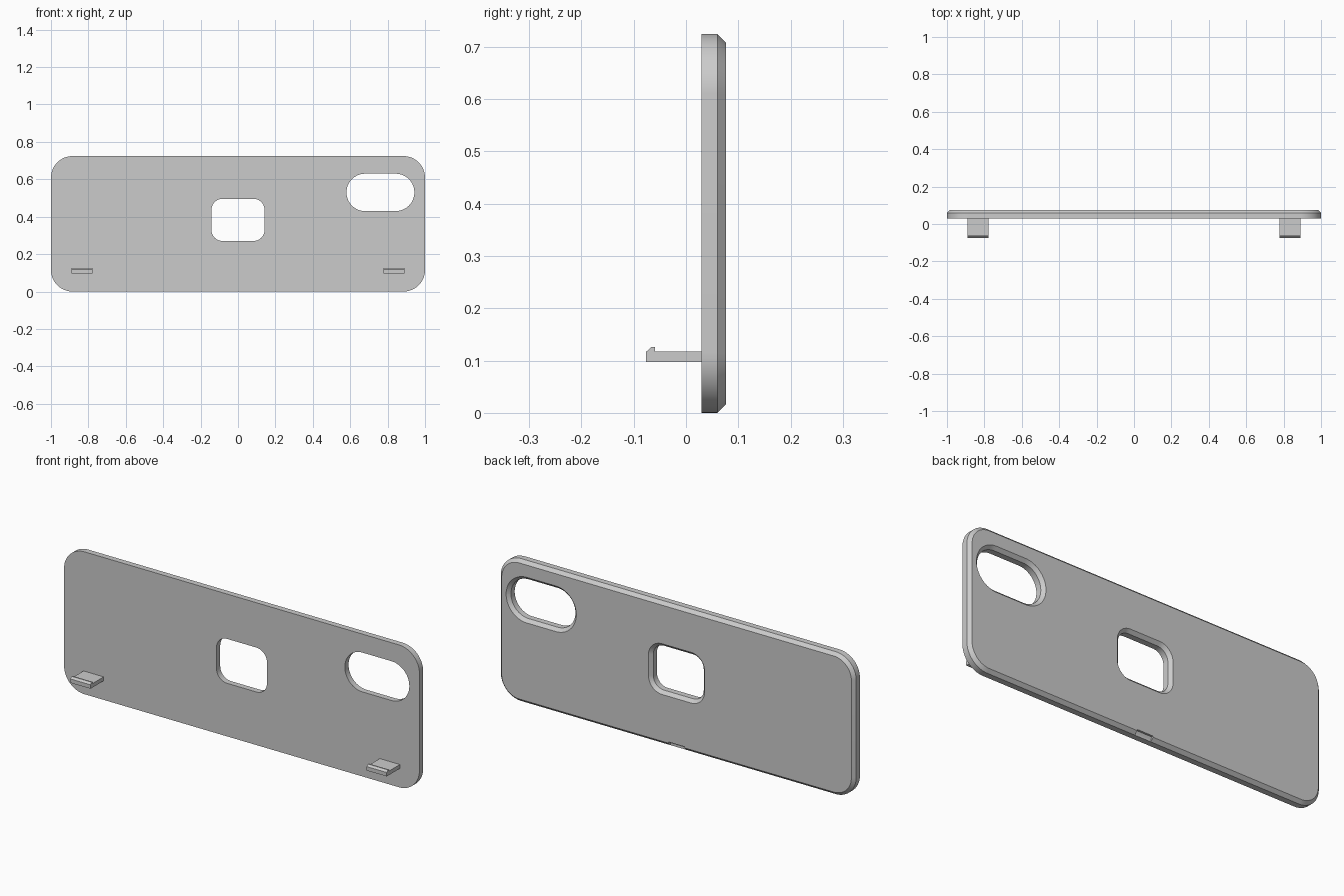
import bpy, bmesh
from math import sin, cos, pi, radians

if "Cube" in bpy.data.objects:
    bpy.data.objects.remove(bpy.data.objects["Cube"])

SEG = 16


def rounded_rect(x0, x1, z0, z1, r):
    """Outline of a rounded rectangle as (x, z) points."""
    pts = []
    corners = [(x1 - r, z1 - r), (x0 + r, z1 - r), (x0 + r, z0 + r), (x1 - r, z0 + r)]
    for k, (cx, cz) in enumerate(corners):
        for i in range(SEG + 1):
            a = (k + i / SEG) * pi / 2
            pts.append((cx + r * cos(a), cz + r * sin(a)))
    return pts


def loft(name, rings):
    """Solid through matching rings of 3D points, capped at both ends."""
    bm = bmesh.new()
    loops = [[bm.verts.new(p) for p in ring] for ring in rings]
    n = len(loops[0])
    for a, b in zip(loops, loops[1:]):
        for i in range(n):
            j = (i + 1) % n
            bm.faces.new((a[i], a[j], b[j], b[i]))
    bm.faces.new(loops[0])
    bm.faces.new(loops[-1])
    bmesh.ops.remove_doubles(bm, verts=bm.verts, dist=1e-5)
    bmesh.ops.recalc_face_normals(bm, faces=bm.faces)
    me = bpy.data.meshes.new(name)
    bm.to_mesh(me)
    bm.free()
    ob = bpy.data.objects.new(name, me)
    bpy.context.collection.objects.link(ob)
    return ob


def slab(name, x0, x1, z0, z1, r, sections):
    """Rounded slab along y; each section is (y, outward growth)."""
    return loft(name, [[(x, y, z) for x, z in
                        rounded_rect(x0 - g, x1 + g, z0 - g, z1 + g, r + g)]
                       for y, g in sections])


FRONT, RIM, BACK, CH = 0.03, 0.06, 0.076, 0.016

# Face plate with a chamfered back edge
plate = slab("face_plate", -1, 1, 0, 0.724, 0.115,
             [(FRONT, 0), (RIM, 0), (BACK, -CH)])

# Openings that flare towards the back
flare = [(0.0, 0), (RIM, 0), (BACK + 0.02, CH + 0.02)]
cutters = [
    slab("centre_opening_cutter", -0.142, 0.142, 0.27, 0.496, 0.06, flare),
    slab("slot_opening_cutter", 0.58, 0.943, 0.43, 0.63, 0.0999, flare),
]

# Small pry notch in the bottom back edge
notch = [(RIM, -0.03), (RIM, 0.01), (0.066, 0.022), (0.1, 0.022), (0.1, -0.03)]
cutters.append(loft("pry_notch_cutter",
                    [[(x, y, z) for y, z in notch] for x in (-0.045, 0.045)]))

bpy.context.view_layer.objects.active = plate
plate.select_set(True)
for c in cutters:
    mod = plate.modifiers.new(c.name, 'BOOLEAN')
    mod.operation = 'DIFFERENCE'
    mod.solver = 'EXACT'
    mod.object = c
    bpy.ops.object.modifier_apply(modifier=mod.name)
for c in cutters:
    bpy.data.objects.remove(c, do_unlink=True)
bpy.ops.object.shade_smooth_by_angle(angle=radians(25))

# Pair of snap hooks on the front
hook = [(FRONT, 0.097), (FRONT, 0.117), (-0.059, 0.117), (-0.059, 0.126),
        (-0.066, 0.126), (-0.076, 0.117), (-0.076, 0.097)]
for side, name in ((-1, "left_hook"), (1, "right_hook")):
    loft(name, [[(side * x, y, z) for y, z in hook] for x in (0.777, 0.89)])
